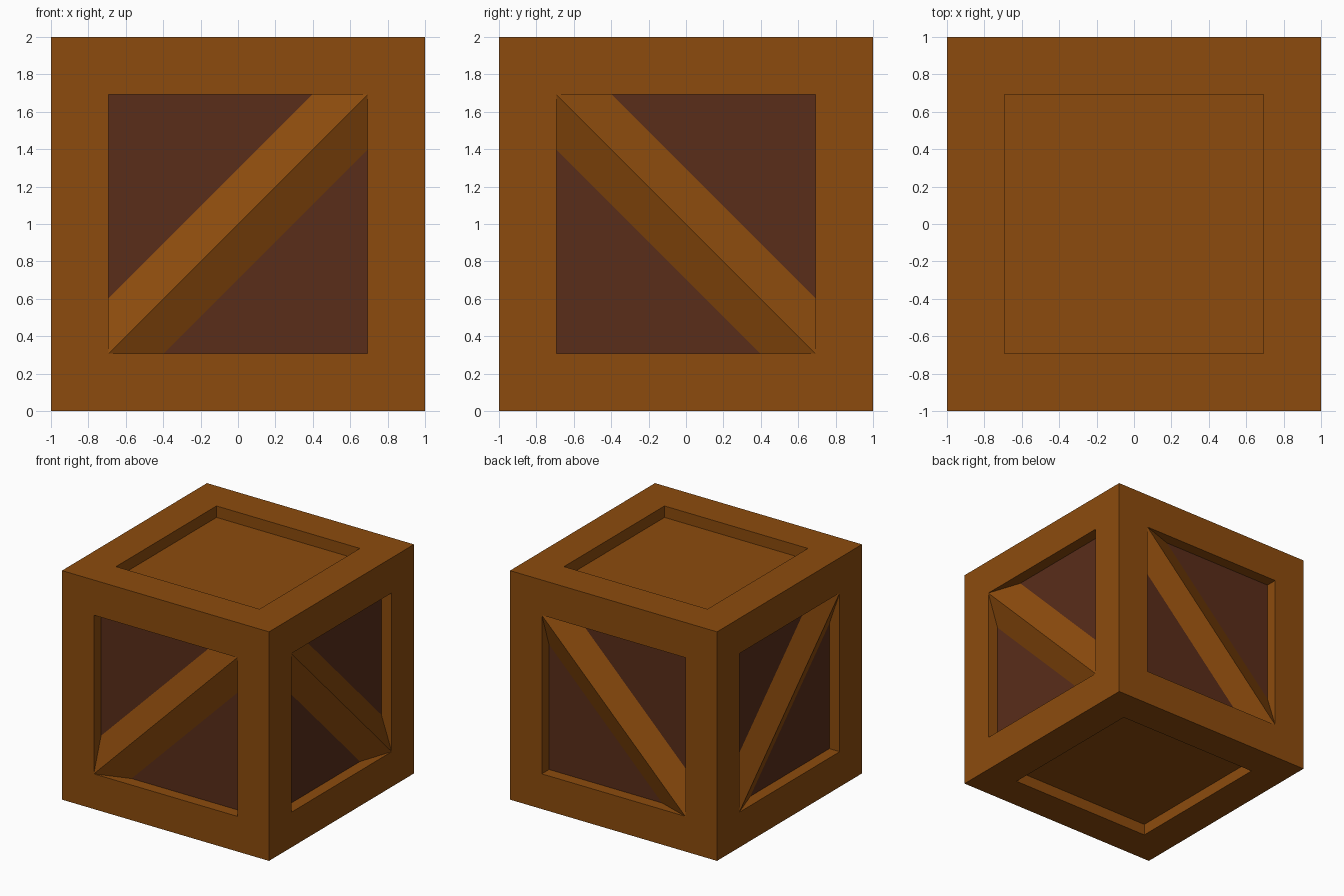
import bpy, bmesh
from math import radians
from mathutils import Matrix, Vector

if "Cube" in bpy.data.objects:
    bpy.data.objects.remove(bpy.data.objects["Cube"])

FRAME = 0.307           # width of the frame border
DEPTH = 0.1             # depth of the recessed panels
W = 1 - FRAME           # half size of each opening
BRACE = 0.295           # brace half width, measured along the opening's edge


def material(name, rgb):
    m = bpy.data.materials.new(name)
    m.diffuse_color = (*rgb, 1)
    m.use_nodes = True
    m.node_tree.nodes["Principled BSDF"].inputs["Base Color"].default_value = m.diffuse_color
    return m


wood = material("wood", (0.265, 0.071, 0.004))
dark = material("dark_wood", (0.1, 0.026, 0.01))


def finish(bm, name, mats):
    mesh = bpy.data.meshes.new(name)
    bm.to_mesh(mesh)
    bm.free()
    for m in mats:
        mesh.materials.append(m)
    obj = bpy.data.objects.new(name, mesh)
    bpy.context.collection.objects.link(obj)
    return obj


# Crate body: cube with a straight-walled recess in every face
bm = bmesh.new()
bmesh.ops.create_cube(bm, size=2, matrix=Matrix.Translation((0, 0, 1)))
panels = bm.faces[:]
bmesh.ops.inset_individual(bm, faces=panels, thickness=FRAME, depth=0,
                           use_even_offset=True)
for face in panels:
    n = face.normal.copy()
    floor = bmesh.ops.extrude_face_region(bm, geom=[face])["geom"]
    bmesh.ops.translate(bm, vec=-n * DEPTH,
                        verts=[g for g in floor if isinstance(g, bmesh.types.BMVert)])
    for g in floor:
        if isinstance(g, bmesh.types.BMFace) and abs(n.z) < 0.5:
            g.material_index = 1        # dark panels on the four sides only
    if face.is_valid:
        bm.faces.remove(face)
bmesh.ops.recalc_face_normals(bm, faces=bm.faces[:])
finish(bm, "crate_body", [wood, dark])


# Diagonal brace: two slopes meeting in a ridge from corner to corner
def brace(name, angle, flip):
    bm = bmesh.new()
    turn = Matrix.Rotation(radians(angle), 4, 'Z')

    def vert(u, v, inset):
        return bm.verts.new(turn @ Vector((u * flip, -1 + inset, 1 + v)))

    low, high = vert(-W, -W, 0), vert(W, W, 0)
    upper = [vert(W - BRACE, W, DEPTH), vert(-W, BRACE - W, DEPTH)]
    lower = [vert(BRACE - W, -W, DEPTH), vert(W, W - BRACE, DEPTH)]
    for loop in ([low, high] + upper, [high, low] + lower):
        f = bm.faces.new(loop)
        f.normal_update()
        if f.normal.dot(turn @ Vector((0, -1, 0))) < 0:
            f.normal_flip()
    finish(bm, name, [wood])


brace("front_brace", 0, 1)
brace("right_brace", 90, -1)
brace("back_brace", 180, -1)
brace("left_brace", 270, 1)
